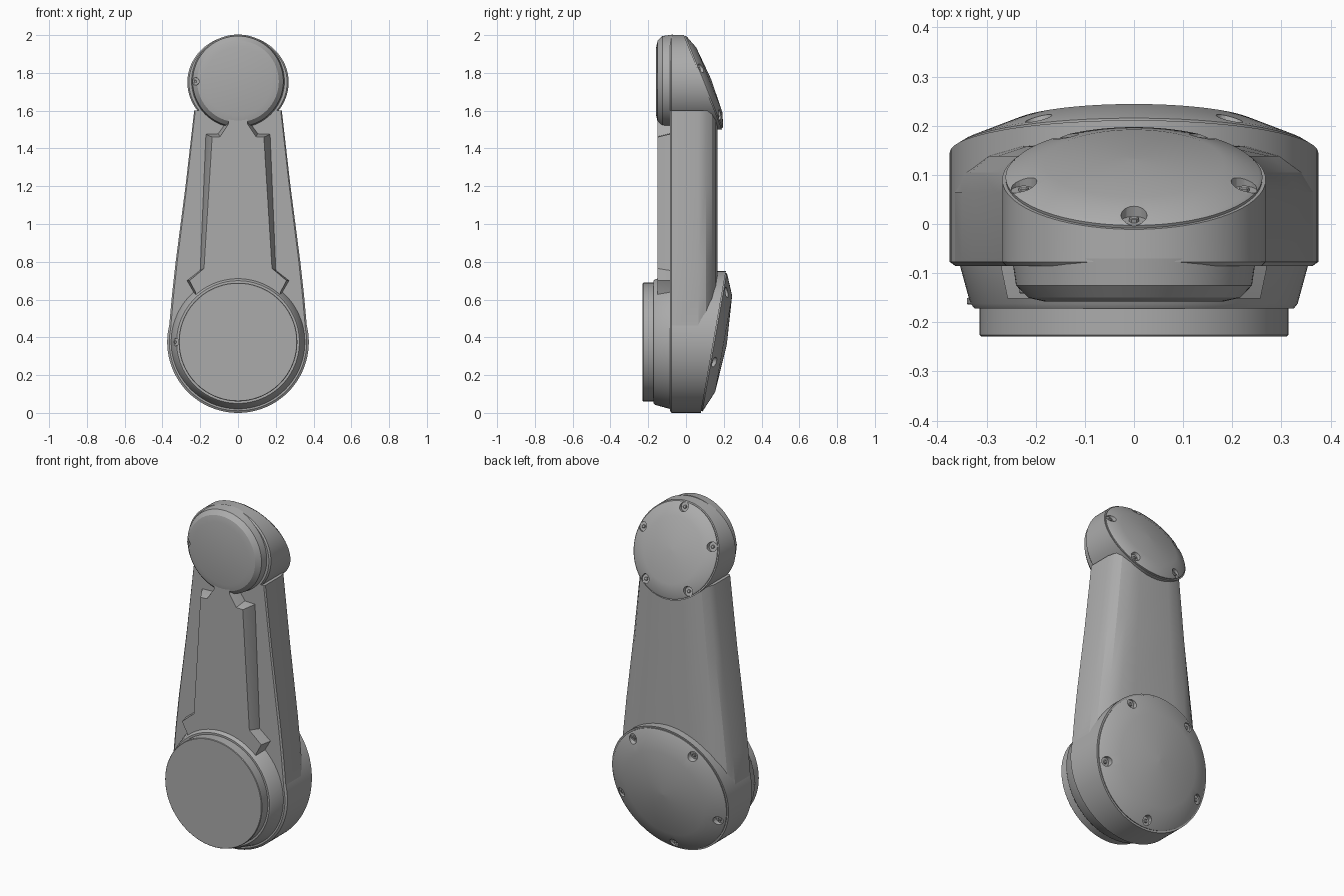
import bpy, bmesh, math
from mathutils import Matrix, Vector

if "Cube" in bpy.data.objects:
    bpy.data.objects.remove(bpy.data.objects["Cube"])

grey = bpy.data.materials.new("satin_grey")
grey.use_nodes = True
grey.diffuse_color = (0.41, 0.41, 0.41, 1)
grey.node_tree.nodes["Principled BSDF"].inputs["Base Color"].default_value = grey.diffuse_color


def finish(name, bm, smooth=True):
    bmesh.ops.recalc_face_normals(bm, faces=bm.faces)
    mesh = bpy.data.meshes.new(name)
    bm.to_mesh(mesh)
    bm.free()
    mesh.materials.append(grey)
    obj = bpy.data.objects.new(name, mesh)
    bpy.context.collection.objects.link(obj)
    if smooth:
        shade(obj)
    return obj


def shade(obj):
    bpy.ops.object.select_all(action='DESELECT')
    obj.select_set(True)
    bpy.context.view_layer.objects.active = obj
    bpy.ops.object.shade_smooth_by_angle(angle=math.radians(24))


def frame(y, z, tilt):
    """Local z points backwards (tilted upwards), local y points up."""
    c, s = math.cos(tilt), math.sin(tilt)
    return Matrix(((-1, 0, 0, 0), (0, -s, c, y), (0, c, s, z), (0, 0, 0, 1)))


def loft(bm, rings):
    """Skin closed rings of points and cap both ends."""
    rows = [[bm.verts.new(p) for p in ring] for ring in rings]
    n = len(rows[0])
    for a, b in zip(rows, rows[1:]):
        for i in range(n):
            j = (i + 1) % n
            bm.faces.new((a[i], a[j], b[j], b[i]))
    for row in (rows[0], rows[-1]):
        bm.faces.new(row)


def lathe(profile, matrix, stretch=1.0, sides=96):
    bm = bmesh.new()
    turns = [2 * math.pi * i / sides for i in range(sides)]
    loft(bm, [[matrix @ Vector((r * math.cos(a), r * stretch * math.sin(a), h))
               for a in turns] for r, h in profile])
    return bm


def add_screws(obj, label, matrix, radius, floor, degrees, size, stretch=1.0):
    """Sink a round pocket for each screw and set a hex head in it."""
    for k, d in enumerate(degrees):
        a = math.radians(d)
        place = matrix @ Matrix.Translation(
            (radius * math.cos(a), radius * stretch * math.sin(a), floor))
        cutter = finish(label + "_pocket_cutter",
                        lathe([(size, 0), (size * 1.15, 0.1)], place, sides=20), False)
        cutter.hide_render = True
        mod = obj.modifiers.new("pocket", 'BOOLEAN')
        mod.object = cutter
        mod.solver = 'EXACT'
        bpy.context.view_layer.objects.active = obj
        bpy.ops.object.modifier_apply(modifier=mod.name)
        bpy.data.objects.remove(cutter)
        finish(f"{label}_screw_{k + 1}",
               lathe([(size * .4, -.004), (size * .4, .007), (size * .3, .009)], place, sides=6))
    shade(obj)


def hub(label, z, rx, rz, y_back, tilt, h_ring, h_peak, degrees):
    # Drum, sliced at the back by the slanted cover plane
    front = -0.085
    bm = lathe([(rx * .97, front), (rx, front + .008), (rx, .5)], frame(0, z, 0), rz / rx)
    m = frame(y_back, z, tilt)
    normal = m.col[2].to_3d()
    bmesh.ops.bisect_plane(bm, geom=bm.verts[:] + bm.edges[:] + bm.faces[:],
                           plane_co=m.translation, plane_no=normal, clear_outer=True)
    bmesh.ops.holes_fill(bm, edges=[e for e in bm.edges if e.is_boundary])
    finish(label + "_hub", bm)
    # Shallow conical cover with screws round its rim
    stretch = rz / rx / math.cos(tilt)
    profile = [(rx * .965, -.015), (rx * .975, .006), (rx * .95, .012),
               (rx * .68, h_ring), (rx * .01, h_peak)]
    cover = finish(label + "_back_cover", lathe(profile, m, stretch))
    add_screws(cover, label + "_cover", m, rx * .88, .005, degrees, .026, stretch)


upper_z, lower_z = 1.75, 0.375
hub("upper", upper_z, .268, .25, .09, math.radians(22), .036, .046,
    [90 + 72 * i for i in range(5)])
hub("lower", lower_z, .375, .375, .145, math.radians(-10), .055, .072,
    [270 + 72 * i for i in range(5)])

# Front collars
m = frame(0, 1.755, math.pi)
cap = finish("upper_front_cap", lathe(
    [(.248, .07), (.24, .125), (.216, .15), (.18, .158)], m))
add_screws(cap, "upper_cap", m, .226, .132, [0], .02)
m = frame(0, lower_z, math.pi)
collar = finish("lower_front_collar", lathe(
    [(.358, .07), (.333, .162), (.325, .172), (.26, .172)], m))
add_screws(collar, "lower_collar", m, .332, .155, [0], .02)
finish("lower_mounting_flange", lathe([(.314, .15), (.314, .226), (.311, .229)], m))

# Tapering arm with a rounded back
half = [(.975, -.085), (1, -.077), (1, .065), (.95, .105), (.84, .138), (.66, .158), (.4, .166)]
section = half + [(-x, y) for x, y in reversed(half)]
bm = bmesh.new()
loft(bm, [[(x * w, y, z) for x, y in section]
          for z, w in ((.4, .37), (.62, .35), (.8, .33), (1.2, .278), (1.6, .232))])
finish("arm_body", bm)

# Raised front panel with flared feet and a narrow neck
base = [(.2, .5), (.235, .64), (.27, .70), (.2, .755),
        (.17, 1.475), (.105, 1.478), (.06, 1.54), (.05, 1.6)]
face = [(.2, .5), (.225, .64), (.257, .70), (.18, .765),
        (.137, 1.46), (.095, 1.462), (.05, 1.53), (.05, 1.6)]
bm = bmesh.new()
loft(bm, [[(x, y, z) for x, z in side] + [(-x, y, z) for x, z in reversed(side)]
          for side, y in ((base, -.07), (base, -.09), (face, -.152))])
finish("arm_front_panel", bm)
